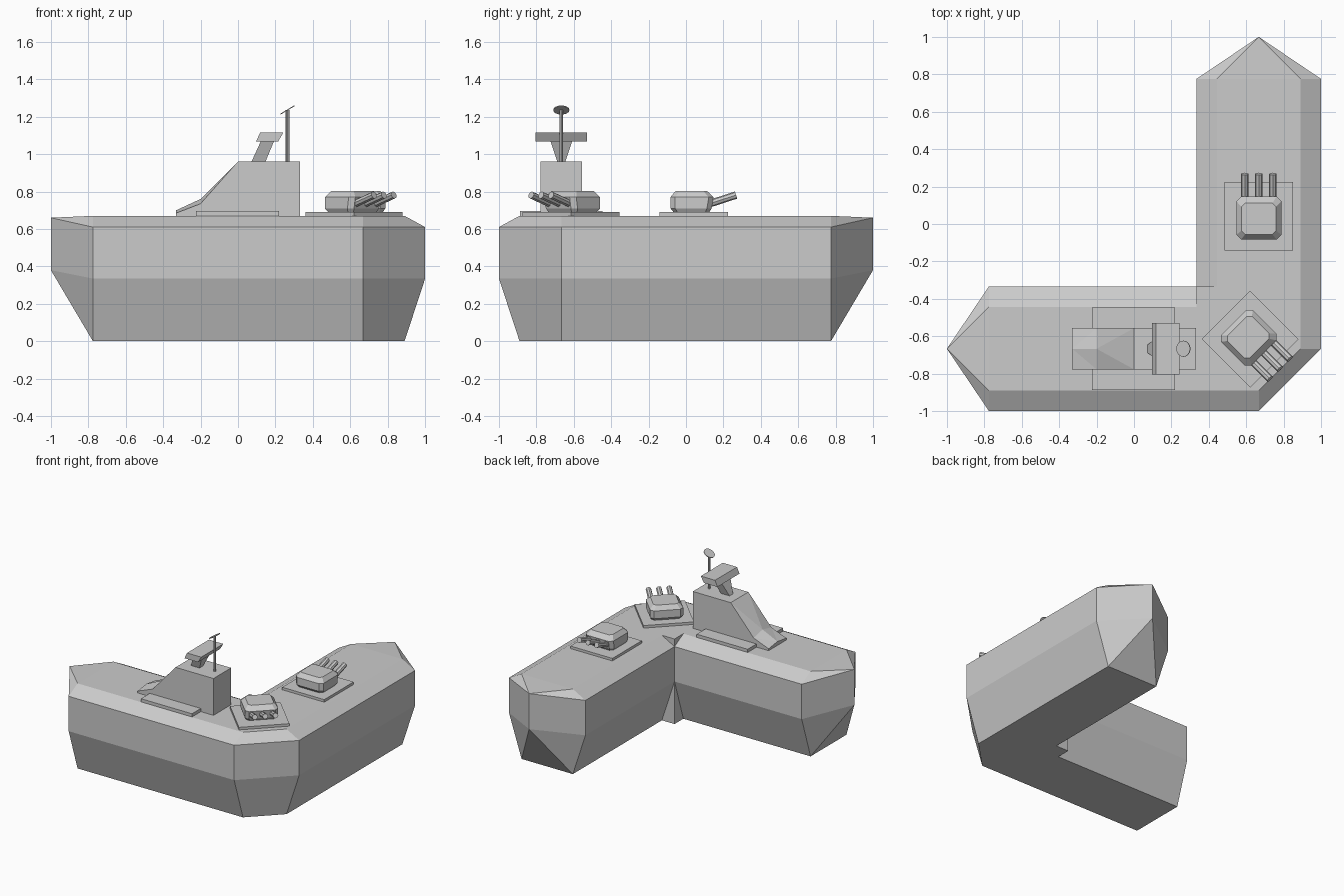
import bpy, bmesh
from math import radians, pi
from mathutils import Matrix, Vector

if "Cube" in bpy.data.objects:
    bpy.data.objects.remove(bpy.data.objects["Cube"])


def loft(name, rings, matrix=None):
    """Skin closed rings of points, cap both ends, weld collapsed points."""
    bm = bmesh.new()
    rows = [[bm.verts.new(p) for p in ring] for ring in rings]
    n = len(rows[0])
    for a, b in zip(rows, rows[1:]):
        for i in range(n):
            j = (i + 1) % n
            bm.faces.new((a[i], a[j], b[j], b[i]))
    bm.faces.new(rows[0][::-1])
    bm.faces.new(rows[-1])
    bmesh.ops.triangulate(bm, faces=bm.faces[:])
    bmesh.ops.remove_doubles(bm, verts=bm.verts[:], dist=1e-4)
    bmesh.ops.dissolve_degenerate(bm, edges=bm.edges[:], dist=1e-4)
    bmesh.ops.recalc_face_normals(bm, faces=bm.faces[:])
    bmesh.ops.dissolve_limit(bm, angle_limit=0.005, verts=bm.verts[:], edges=bm.edges[:])
    if matrix:
        bm.transform(matrix)
    me = bpy.data.meshes.new(name)
    bm.to_mesh(me)
    bm.free()
    ob = bpy.data.objects.new(name, me)
    bpy.context.collection.objects.link(ob)
    return ob


def rect(x0, x1, y0, y1, z):
    return [(x0, y0, z), (x1, y0, z), (x1, y1, z), (x0, y1, z)]


def box(name, x0, x1, y0, y1, z0, z1, matrix=None):
    return loft(name, [rect(x0, x1, y0, y1, z0), rect(x0, x1, y0, y1, z1)], matrix)


def rod(name, centre, radius, length, sides, rot, matrix=Matrix()):
    bm = bmesh.new()
    bmesh.ops.create_cone(bm, cap_ends=True, segments=sides, radius1=radius,
                          radius2=radius, depth=length)
    bm.transform(matrix @ Matrix.Translation(centre) @ rot)
    me = bpy.data.meshes.new(name)
    bm.to_mesh(me)
    bm.free()
    ob = bpy.data.objects.new(name, me)
    bpy.context.collection.objects.link(ob)
    return ob


# Hull: L-shaped outline at four heights, d insets the sides, t is the tip
T = 1 / 3
E = 0.775


def outline(z, d, reach, tip_z):
    return [(x, y, tip_z if tip else z) for x, y, tip in [
        (-E, -1 + d, 0), (2 * T, -1 + d, 0), (1 - d, -2 * T, 0), (1 - d, E, 0),
        (2 * T, reach, 1), (T + d, E, 0), (T + d, -T, 0), (T, -T, 0),
        (T, -T - d, 0), (-E, -T - d, 0), (-reach, -2 * T, 1)]]


loft("hull", [outline(0, 0.11, E, 0), outline(0.335, 0, 1, 0.38),
              outline(0.61, 0, 1, 0.66), outline(0.67, 0.11, 1, 0.66)])


# Gun turrets: plate, bevelled house, three raised barrels
def house_ring(z, w, back, front, c):
    return [(-w + c, back, z), (w - c, back, z), (w, back + c, z), (w, front - c, z),
            (w - c, front, z), (-w + c, front, z), (-w, front - c, z), (-w, back + c, z)]


def turret(label, x, y, angle):
    m = Matrix.Translation((x, y, 0)) @ Matrix.Rotation(radians(angle), 4, 'Z')
    box(label + "_plate", -0.183, 0.183, -0.183, 0.183, 0.66, 0.69, m)
    loft(label + "_house", [
        house_ring(0.685, 0.105, -0.105, 0.08, 0.02),
        house_ring(0.71, 0.12, -0.125, 0.095, 0.025),
        house_ring(0.77, 0.12, -0.125, 0.105, 0.025),
        house_ring(0.803, 0.093, -0.098, 0.07, 0.02)], m)
    tilt = Matrix.Rotation(radians(-90 + 18), 4, 'X')
    for i in (-1, 0, 1):
        rod(label + "_barrel", (i * 0.075, 0.145, 0.755), 0.02, 0.17, 8, tilt, m)


turret("side_turret", 0.667, 0.042, 0)
turret("corner_turret", 0.62, -0.615, -135)

# Superstructure: deck platform, tower with faceted sloping nose
Y = -2 * T
box("tower_platform", -0.225, 0.22, Y - 0.22, Y + 0.22, 0.66, 0.695)


def tower_ring(x, edge, ridge):
    return [(x, Y - 0.11, 0.66), (x, Y - 0.11, edge), (x, Y, ridge),
            (x, Y + 0.11, edge), (x, Y + 0.11, 0.66)]


loft("tower", [tower_ring(0.33, 0.96, 0.96), tower_ring(0, 0.96, 0.96),
               tower_ring(-0.2, 0.735, 0.76), tower_ring(-0.33, 0.685, 0.70)])

# Lookout: flared neck and slanted cabin
loft("lookout_neck", [rect(0.07, 0.145, Y - 0.02, Y + 0.02, 0.955),
                      rect(0.125, 0.195, Y - 0.06, Y + 0.06, 1.075)])
loft("lookout_cabin", [rect(0.097, 0.215, Y - 0.137, Y + 0.137, 1.068),
                       rect(0.118, 0.242, Y - 0.137, Y + 0.137, 1.115)])

# Mast and tilted dish
rod("mast", (0.265, Y, 1.095), 0.01, 0.28, 8, Matrix())
rod("mast_dish", (0.264, Y, 1.236), 0.043, 0.005, 16, Matrix.Rotation(radians(-31), 4, 'Y'))
